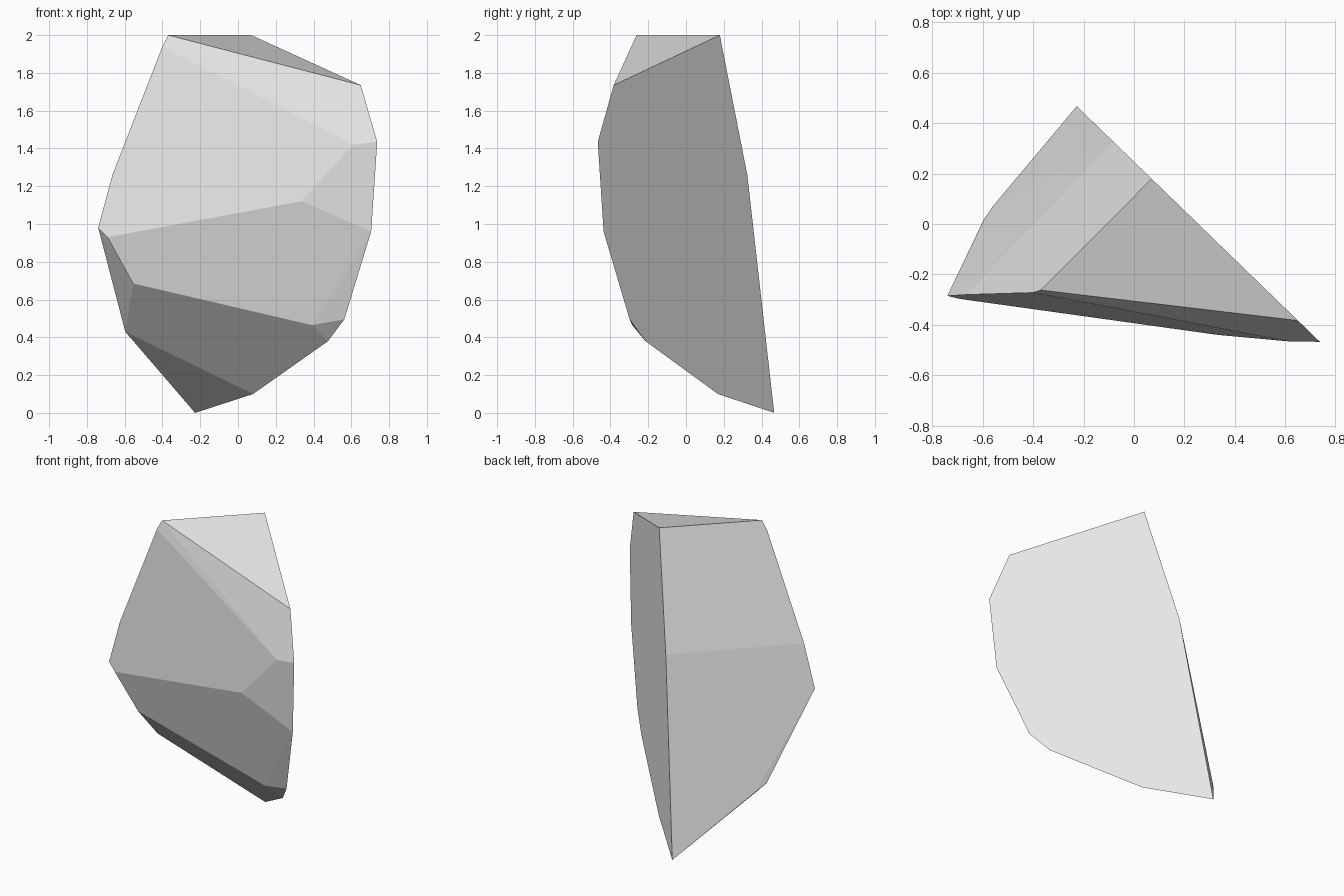
import bpy, bmesh, math

old = bpy.data.objects.get("Cube")
if old:
    bpy.data.objects.remove(old, do_unlink=True)

# Plain grey stone
stone = bpy.data.materials.new("light_grey_stone")
stone.use_nodes = True
grey = (0.8, 0.8, 0.8, 1)
stone.diffuse_color = grey
stone.node_tree.nodes["Principled BSDF"].inputs["Base Color"].default_value = grey


def cleft(x, z):
    """Point on the flat upright cleft side of the shard."""
    return (x, 0.247 - 0.969 * x, z)


# Outline of the flat cleft side
corners = [cleft(x, z) for x, z in (
    (0.07, 2.0), (0.65, 1.735), (0.737, 1.435), (0.705, 0.96), (0.563, 0.495),
    (0.477, 0.38), (0.08, 0.10), (-0.227, 0.0), (-0.19, 0.37), (-0.08, 1.26))]

# Chipped front corners, top to bottom
corners += [
    (-0.37, -0.262, 2.0), (-0.40, -0.272, 1.94), (0.61, -0.465, 1.42),
    (0.335, -0.44, 1.12), (-0.665, -0.28, 1.26), (-0.74, -0.285, 0.98),
    (-0.69, -0.297, 0.93), (-0.555, -0.245, 0.685), (0.39, -0.285, 0.465)]

# Lower back corners
corners += [(-0.597, 0.015, 0.43), (-0.56, 0.07, 0.39)]

# Wrap the corners in flat facets
bm = bmesh.new()
for c in corners:
    bm.verts.new(c)
hull = bmesh.ops.convex_hull(bm, input=bm.verts)
loose = {g for g in hull["geom_interior"] + hull["geom_unused"]
         if isinstance(g, bmesh.types.BMVert)}
bmesh.ops.delete(bm, geom=list(loose), context="VERTS")
bmesh.ops.dissolve_limit(bm, angle_limit=math.radians(2.5),
                         verts=bm.verts, edges=bm.edges)
bmesh.ops.recalc_face_normals(bm, faces=bm.faces)

mesh = bpy.data.meshes.new("rock_shard")
bm.to_mesh(mesh)
bm.free()
mesh.materials.append(stone)
rock = bpy.data.objects.new("rock_shard", mesh)
bpy.context.collection.objects.link(rock)
